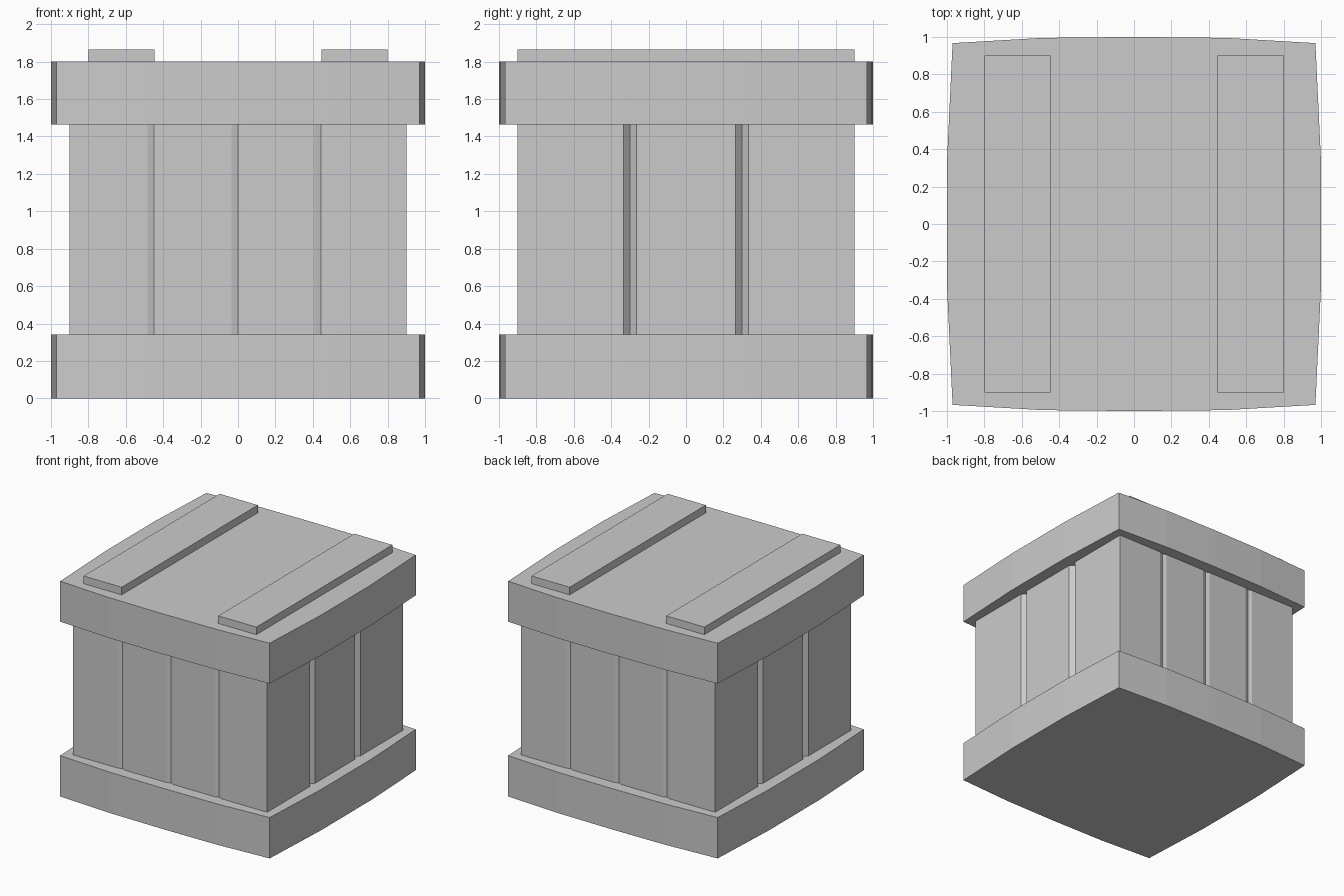
import bpy, bmesh
from mathutils import Vector

if "Cube" in bpy.data.objects:
    bpy.data.objects.remove(bpy.data.objects["Cube"])


def prism(outline, z0, z1):
    """Closed solid from a plan outline."""
    bm = bmesh.new()
    low = [bm.verts.new((x, y, z0)) for x, y in outline]
    high = [bm.verts.new((x, y, z1)) for x, y in outline]
    bm.faces.new(low[::-1])
    bm.faces.new(high)
    n = len(outline)
    for i in range(n):
        j = (i + 1) % n
        bm.faces.new((low[i], low[j], high[j], high[i]))
    return bm


def four_sides(front, right):
    """Close a front and a right edge (counter-clockwise) by half-turn symmetry."""
    half = front + right
    return half + [(-x, -y) for x, y in half]


# Bowed rim outline: four segments front and back, three on the sides
rim = four_sides([(-0.97, -0.967), (-0.49, -0.995), (0, -1.0), (0.49, -0.995)],
                 [(0.97, -0.967), (1.0, -0.33), (1.0, 0.33)])


# Plank wall outline with V grooves
def grooves(centres, depth, half=0.035):
    pts = []
    for c in centres:
        pts += [(c - half, 0.9), (c, 0.9 - depth), (c + half, 0.9)]
    return pts


front = [(-0.9, -0.9)] + [(t, -d) for t, d in grooves((-0.45, 0, 0.445), 0.012)]
right = [(0.9, -0.9)] + [(d, t) for t, d in grooves((-0.3, 0.3), 0.035)]
walls = four_sides(front, right)


def slat(x0, x1):
    return [(x0, -0.9), (x1, -0.9), (x1, 0.9), (x0, 0.9)]


parts = {
    "bottom_rim": (rim, 0.0, 0.342),
    "plank_walls": (walls, 0.342, 1.464),
    "top_rim": (rim, 1.464, 1.802),
    "left_lid_slat": (slat(-0.8, -0.447), 1.802, 1.866),
    "right_lid_slat": (slat(0.447, 0.8), 1.802, 1.866),
}

# Centres of the broken pieces; cracks lie midway between neighbours
seeds = [Vector(p) for p in (
    (-0.43, 0.35, 1.755), (0.42, 0.35, 1.755), (-0.43, -0.35, 1.755),
    (-0.43, 1.07, 1.755), (0.42, 1.07, 1.755), (1.24, 0.35, 1.65),
    (-0.082, -0.845, 1.50), (0.815, -0.845, 0.304),
    (0.815, 1.325, 0.304), (-0.815, 1.1, 0.304))]


def shatter(name, solid):
    """Cut a solid into the pieces around each centre and cap the cuts."""
    count = 0
    for s in seeds:
        bm = solid.copy()
        for other in seeds:
            if other is s or not bm.verts:
                continue
            bmesh.ops.bisect_plane(
                bm, geom=bm.verts[:] + bm.edges[:] + bm.faces[:], dist=1e-5,
                plane_co=(s + other) / 2, plane_no=other - s, clear_outer=True)
            rims = [e for e in bm.edges if e.is_boundary]
            if rims:
                bmesh.ops.holes_fill(bm, edges=rims, sides=0)
        if bm.faces:
            bmesh.ops.recalc_face_normals(bm, faces=bm.faces[:])
            count += 1
            label = f"{name}_piece_{count}"
            mesh = bpy.data.meshes.new(label)
            bm.to_mesh(mesh)
            bpy.context.collection.objects.link(bpy.data.objects.new(label, mesh))
        bm.free()


for name, (outline, z0, z1) in parts.items():
    solid = prism(outline, z0, z1)
    shatter(name, solid)
    solid.free()
